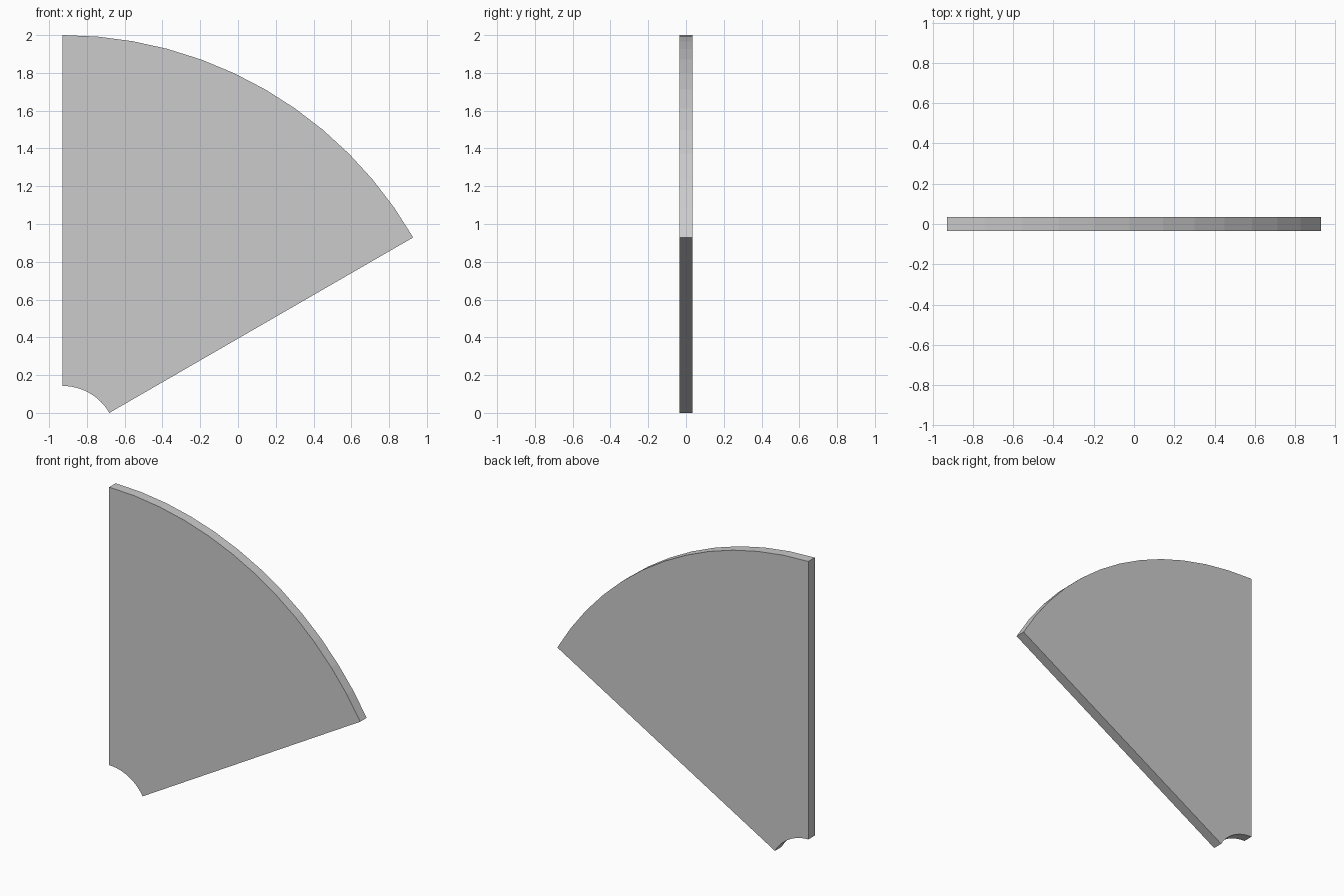
import bpy, bmesh
from math import sin, cos, radians

if "Cube" in bpy.data.objects:
    bpy.data.objects.remove(bpy.data.objects["Cube"])

OUTER, INNER = 2.1425, 0.285     # arc radii
CX, CZ = -0.928, -0.1425         # common arc centre
HALF = 0.034                     # half thickness
SWEEP, SEGS = 60, 12             # degrees from vertical, facets per arc


def arc(radius):
    angles = [radians(SWEEP * i / SEGS) for i in range(SEGS + 1)]
    return [(CX + radius * sin(a), CZ + radius * cos(a)) for a in angles]


# Annular sector outline, extruded along y into a flat plate
bm = bmesh.new()
outline = arc(OUTER) + arc(INNER)[::-1]
face = bm.faces.new([bm.verts.new((x, -HALF, z)) for x, z in outline])
ext = bmesh.ops.extrude_face_region(bm, geom=[face], use_keep_orig=True)
moved = [g for g in ext["geom"] if isinstance(g, bmesh.types.BMVert)]
bmesh.ops.translate(bm, verts=moved, vec=(0, 2 * HALF, 0))
bmesh.ops.recalc_face_normals(bm, faces=bm.faces)

mesh = bpy.data.meshes.new("sector_plate")
bm.to_mesh(mesh)
bm.free()
plate = bpy.data.objects.new("sector_plate", mesh)
bpy.context.collection.objects.link(plate)
